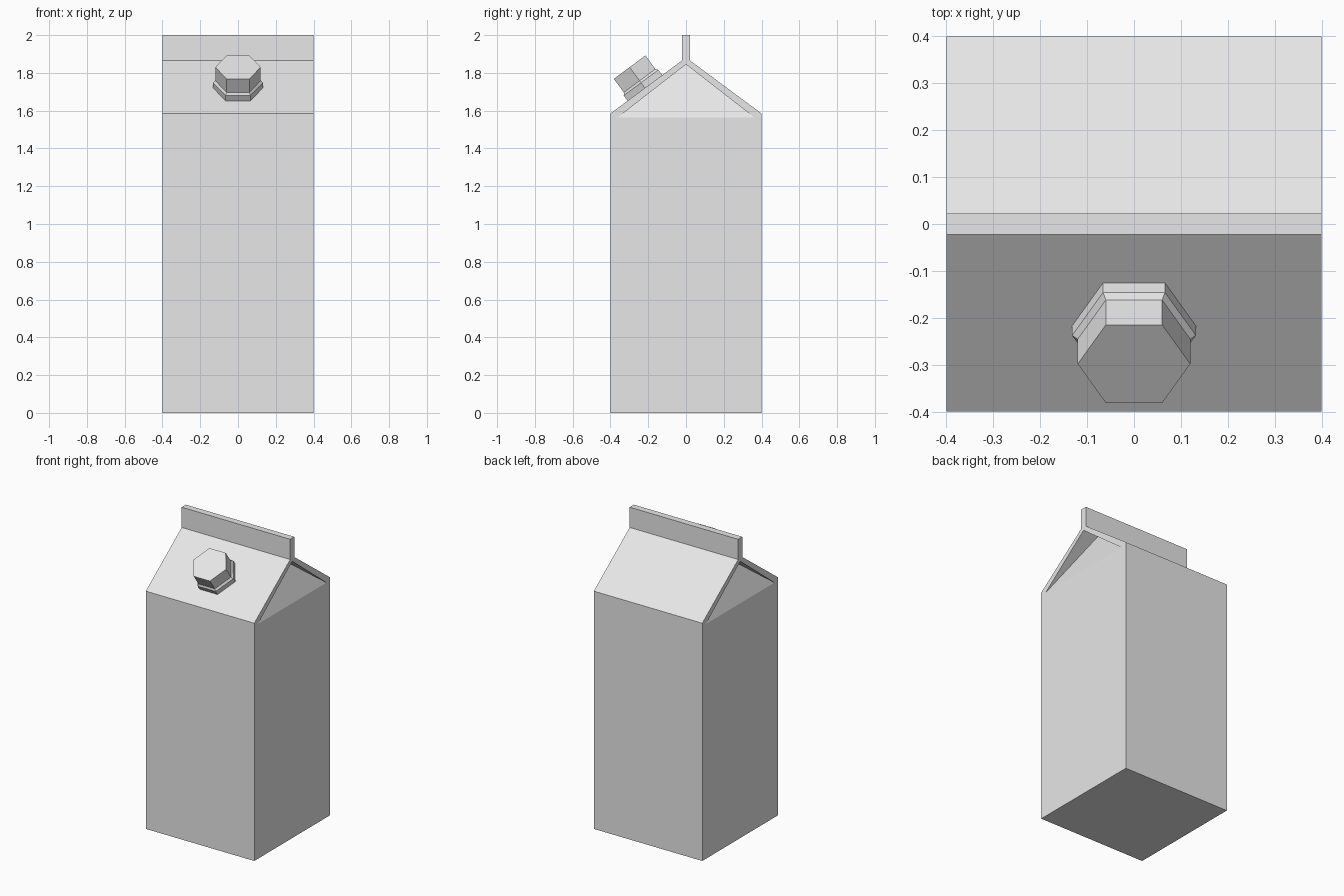
import bpy, bmesh, math
from mathutils import Matrix, Vector

cube = bpy.data.objects.get("Cube")
if cube:
    bpy.data.objects.remove(cube, do_unlink=True)

card = bpy.data.materials.new("pale_grey")
colour = (0.8, 0.8, 0.8, 1)
card.use_nodes = True
card.diffuse_color = colour
card.node_tree.nodes["Principled BSDF"].inputs["Base Color"].default_value = colour


def finish(name, bm):
    bmesh.ops.recalc_face_normals(bm, faces=bm.faces)
    mesh = bpy.data.meshes.new(name)
    bm.to_mesh(mesh)
    bm.free()
    mesh.materials.append(card)
    obj = bpy.data.objects.new(name, mesh)
    bpy.context.collection.objects.link(obj)
    return obj


HALF = 0.4      # half width of the carton
EAVE = 1.585    # where the roof starts
NECK = 1.865    # where the top seam starts
SEAM = 0.022    # half thickness of the seam
TUCK = 0.115    # how far the gable leans in

# Carton: end outline in y, z, joined along x
outline = [(-HALF, 0), (HALF, 0), (HALF, EAVE), (SEAM, NECK),
           (SEAM, 2), (-SEAM, 2), (-SEAM, NECK), (-HALF, EAVE)]
bm = bmesh.new()
ends = []
for side in (-1, 1):
    x = side * HALF
    ring = [bm.verts.new((x, y, z)) for y, z in outline]
    low_l, low_r, eave_r, neck_r, top_r, top_l, neck_l, eave_l = ring
    # Tucked-in triangular gable
    base_l = bm.verts.new((x, -0.36, 1.565))
    base_r = bm.verts.new((x, 0.36, 1.565))
    rim = bm.verts.new((x, 0, 1.845))
    deep = bm.verts.new((x - side * TUCK, 0, 1.845))
    for face in ((low_l, low_r, eave_r, base_r, base_l, eave_l),
                 (eave_l, base_l, rim, neck_l),
                 (eave_r, neck_r, rim, base_r),
                 (neck_l, rim, neck_r, top_r, top_l),
                 (base_l, base_r, deep),
                 (base_l, deep, rim),
                 (base_r, rim, deep)):
        bm.faces.new(face)
    ends.append(ring)
for i in range(len(outline)):
    j = (i + 1) % len(outline)
    bm.faces.new((ends[0][i], ends[0][j], ends[1][j], ends[1][i]))
finish("carton", bm)

# Screw cap: hexagonal rings of (radius, height) stacked off the front roof
tilt = math.atan2(NECK - EAVE, HALF - SEAM)
place = Matrix.Translation(Vector((0, -0.217, 1.72))) @ Matrix.Rotation(tilt, 4, "X")


def hex_stack(name, profile):
    bm = bmesh.new()
    rings = [[bm.verts.new(place @ Vector((r * math.cos(k * math.pi / 3),
                                           r * math.sin(k * math.pi / 3), h)))
              for k in range(6)] for r, h in profile]
    for a, b in zip(rings, rings[1:]):
        for k in range(6):
            n = (k + 1) % 6
            bm.faces.new((a[k], a[n], b[n], b[k]))
    bm.faces.new(rings[0])
    bm.faces.new(rings[-1])
    finish(name, bm)


hex_stack("cap_collar", [(0.132, -0.005), (0.132, 0.035), (0.12, 0.048)])
hex_stack("screw_cap", [(0.12, 0.048), (0.12, 0.137)])
